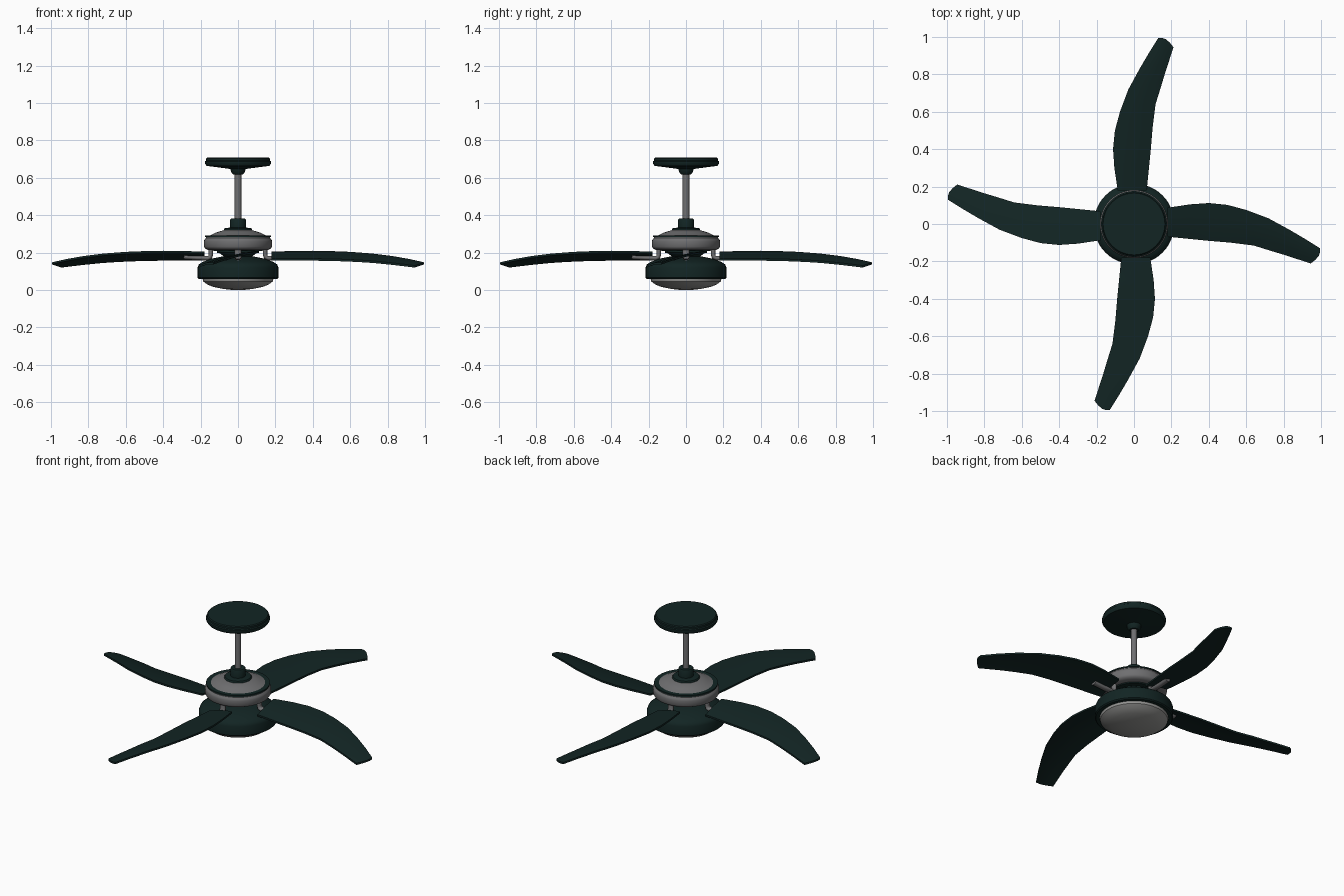
import bpy, bmesh, math
from mathutils import Matrix

cube = bpy.data.objects.get("Cube")
if cube:
    bpy.data.objects.remove(cube, do_unlink=True)


def material(name, r, g, b):
    m = bpy.data.materials.new(name)
    m.use_nodes = True
    m.diffuse_color = (r, g, b, 1)
    m.node_tree.nodes["Principled BSDF"].inputs["Base Color"].default_value = (r, g, b, 1)
    return m


GREEN = material("dark_green", 0.006, 0.018, 0.017)
GREY = material("metal_grey", 0.16, 0.16, 0.165)
GLASS = material("frosted_glass", 0.3, 0.3, 0.29)


def finish(name, bm, mat, angle=35):
    bmesh.ops.recalc_face_normals(bm, faces=bm.faces)
    mesh = bpy.data.meshes.new(name)
    bm.to_mesh(mesh)
    bm.free()
    mesh.materials.append(mat)
    obj = bpy.data.objects.new(name, mesh)
    bpy.context.collection.objects.link(obj)
    bpy.ops.object.select_all(action='DESELECT')
    obj.select_set(True)
    bpy.context.view_layer.objects.active = obj
    bpy.ops.object.shade_smooth_by_angle(angle=math.radians(angle))
    return obj


def lathe(name, profile, mat, segments=48):
    """Spin an (radius, height) profile around the z axis."""
    bm = bmesh.new()
    verts = [bm.verts.new((r, 0, z)) for r, z in profile]
    edges = [bm.edges.new(pair) for pair in zip(verts, verts[1:])]
    bmesh.ops.spin(bm, geom=verts + edges, axis=(0, 0, 1), cent=(0, 0, 0),
                   angle=math.tau, steps=segments, use_duplicate=False)
    bmesh.ops.remove_doubles(bm, verts=bm.verts, dist=0.0005)
    return finish(name, bm, mat)


# Ceiling mount and down rod
lathe("ceiling_canopy", [(0, .708), (.165, .708), (.17, .703), (.17, .692), (.176, .688),
                         (.176, .676), (.168, .664), (.04, .647), (.038, .632),
                         (.026, .618), (0, .616)], GREEN)
lathe("down_rod", [(0, .63), (.018, .63), (.018, .35), (0, .35)], GREY, 24)
lathe("rod_collar", [(0, .382), (.038, .382), (.042, .376), (.042, .334), (.072, .33),
                     (.076, .324), (.076, .312), (0, .312)], GREEN)

# Motor housing with its trim bands
lathe("motor_housing", [(0, .322), (.076, .32), (.12, .307), (.15, .291), (.172, .287),
                        (.172, .278), (.18, .268), (.182, .26), (.182, .232),
                        (.176, .222), (.16, .214), (0, .214)], GREY)
lathe("upper_trim", [(.15, .291), (.176, .291), (.176, .283), (.15, .283), (.15, .291)], GREEN)
lathe("lower_trim", [(0, .218), (.135, .218), (.13, .208), (0, .208)], GREEN)

# Switch housing, light bowl and glass
lathe("neck", [(0, .212), (.1, .212), (.1, .2), (.075, .178), (.075, .165), (0, .165)], GREEN)
lathe("light_housing", [(0, .182), (.08, .18), (.14, .168), (.19, .15), (.21, .136),
                        (.216, .12), (.216, .066), (.21, .06), (.185, .06), (0, .064)], GREEN)
lathe("glass_dome", [(0, .064), (.19, .062), (.186, .046), (.165, .03), (.13, .016),
                     (.08, .006), (.04, .0015), (0, 0)], GLASS)

# Blade cross-stations: leading x, y, z then trailing x, y, z
STATIONS = [(.18, .087, .205, .18, -.068, .168),
            (.3, .105, .209, .3, -.08, .168),
            (.4, .112, .21, .4, -.09, .168),
            (.5, .102, .208, .52, -.1, .166),
            (.6, .075, .204, .64, -.115, .161),
            (.72, .03, .195, .73, -.143, .155),
            (.83, -.03, .181, .81, -.167, .147),
            (.92, -.083, .165, .88, -.19, .139),
            (.995, -.13, .148, .945, -.211, .131)]
THICK = 0.011


def blade(name, turn):
    bm = bmesh.new()
    rows = []
    for i, s in enumerate(STATIONS):
        row = []
        for k in range(5):
            t = k / 4
            x, y, z = (s[j] + (s[j + 3] - s[j]) * t for j in range(3))
            # gentle crown across the chord, rounded tip on the last station
            z += 0.006 * math.sin(math.pi * t)
            if i == len(STATIONS) - 1:
                x += 0.018 * math.sin(math.pi * t)
            row.append(bm.verts.new((x, y, z)))
        rows.append(row)
    for a, b in zip(rows, rows[1:]):
        for k in range(4):
            bm.faces.new((a[k], b[k], b[k + 1], a[k + 1]))
    bmesh.ops.recalc_face_normals(bm, faces=bm.faces)
    bottom = bmesh.ops.extrude_face_region(bm, geom=bm.faces[:], use_keep_orig=True)
    moved = [g for g in bottom["geom"] if isinstance(g, bmesh.types.BMVert)]
    bmesh.ops.translate(bm, verts=moved, vec=(0, 0, -THICK))
    bmesh.ops.transform(bm, matrix=turn, verts=bm.verts)
    finish(name, bm, GREEN)


def arm(name, turn):
    """Bent bracket tube from the motor down and out beneath the blade."""
    path = [(.145, .222), (.145, .19), (.149, .176), (.16, .17), (.22, .172), (.29, .177)]
    bm = bmesh.new()
    rings = []
    for i, (x, z) in enumerate(path):
        x0, z0 = path[max(i - 1, 0)]
        x1, z1 = path[min(i + 1, len(path) - 1)]
        length = math.hypot(x1 - x0, z1 - z0)
        nx, nz = -(z1 - z0) / length, (x1 - x0) / length
        ring = []
        for k in range(12):
            a = math.tau * k / 12
            c, s = 0.012 * math.cos(a), 0.018 * math.sin(a)
            ring.append(bm.verts.new((x + nx * c, s, z + nz * c)))
        rings.append(ring)
    for a, b in zip(rings, rings[1:]):
        for k in range(12):
            n = (k + 1) % 12
            bm.faces.new((a[k], a[n], b[n], b[k]))
    bm.faces.new(rings[0])
    bm.faces.new(rings[-1])
    bmesh.ops.transform(bm, matrix=turn, verts=bm.verts)
    finish(name, bm, GREY, 50)


# Four blades and their arms around the motor
for n, side in enumerate(("left", "back", "right", "front")):
    rotation = Matrix.Rotation(n * math.pi / 2, 4, 'Z')
    blade(side + "_blade", rotation)
    arm(side + "_blade_arm", rotation)
